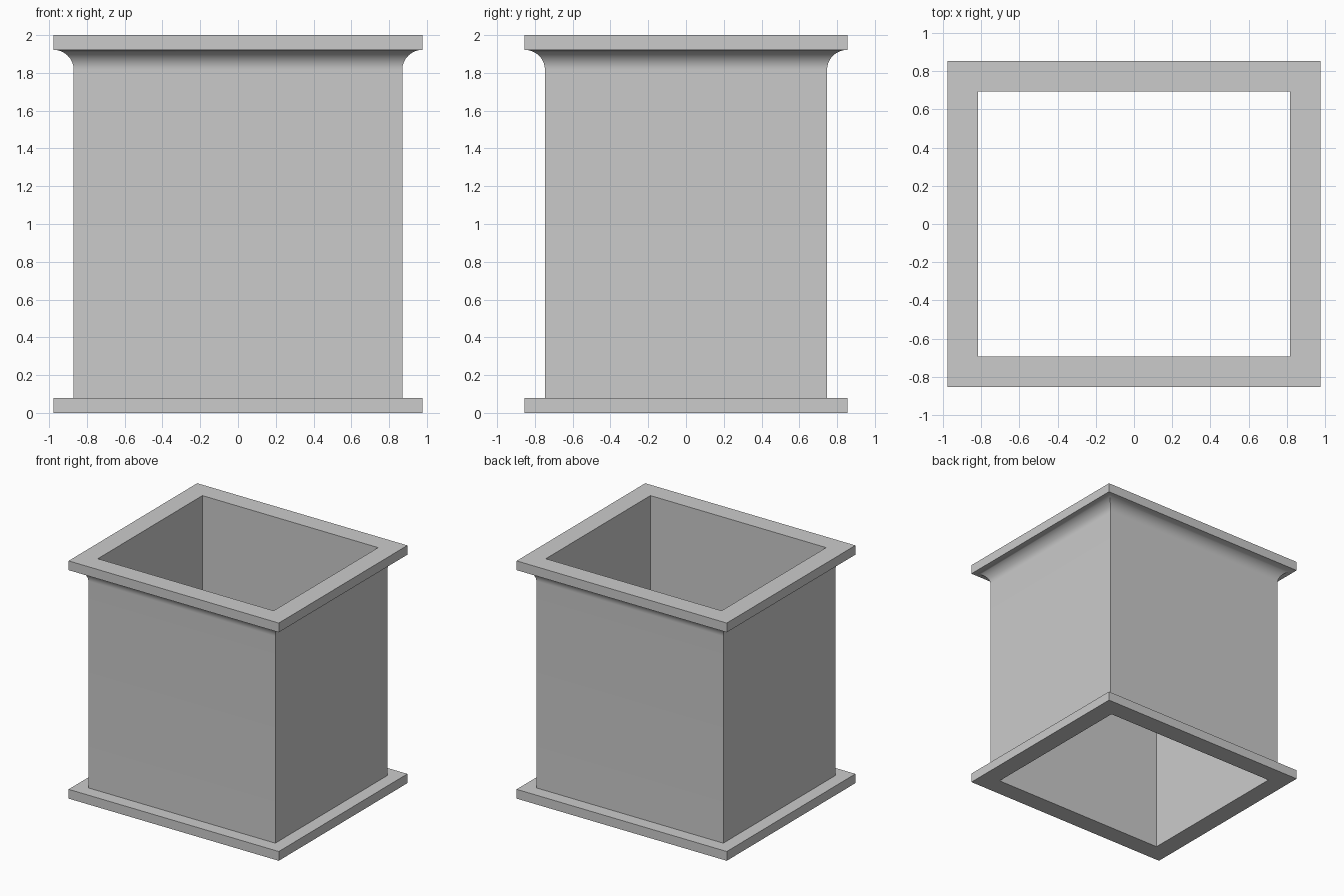
import bpy
import bmesh
import math

cube = bpy.data.objects.get("Cube")
if cube:
    bpy.data.objects.remove(cube, do_unlink=True)

# Half sizes of the inner opening, and offsets outward from it
INNER_X, INNER_Y = 0.818, 0.695
WALL, FLANGE = 0.052, 0.16
SLAB, HEIGHT = 0.078, 2.0
COVE_DROP = 0.105
COVE_STEPS = 16

grey = bpy.data.materials.new("plain grey")
grey.use_nodes = True
colour = (0.6, 0.6, 0.6, 1)
grey.diffuse_color = colour
grey.node_tree.nodes["Principled BSDF"].inputs["Base Color"].default_value = colour


def sweep_frame(name, profile):
    """Sweep a closed (offset, height) profile round the opening with mitred corners."""
    bm = bmesh.new()
    rings = [[bm.verts.new((sx * (INNER_X + d), sy * (INNER_Y + d), z))
              for sx, sy in ((-1, -1), (1, -1), (1, 1), (-1, 1))]
             for d, z in profile]
    for i, ring in enumerate(rings):
        above = rings[(i + 1) % len(rings)]
        for k in range(4):
            n = (k + 1) % 4
            bm.faces.new((ring[k], ring[n], above[n], above[k]))
    bmesh.ops.recalc_face_normals(bm, faces=bm.faces)
    mesh = bpy.data.meshes.new(name)
    bm.to_mesh(mesh)
    bm.free()
    mesh.materials.append(grey)
    obj = bpy.data.objects.new(name, mesh)
    bpy.context.collection.objects.link(obj)
    return obj


# Bottom flange, straight wall, concave cove, top flange
under = HEIGHT - SLAB
cove = []
for i in range(COVE_STEPS + 1):
    a = math.pi / 2 * i / COVE_STEPS
    cove.append((FLANGE - (FLANGE - WALL) * math.cos(a),
                 under - COVE_DROP * (1 - math.sin(a))))
profile = [(0, 0), (FLANGE, 0), (FLANGE, SLAB), (WALL, SLAB)]
profile += cove
profile += [(FLANGE, HEIGHT), (0, HEIGHT)]

duct = sweep_frame("flanged_square_duct", profile)

# Smooth cove, crisp edges elsewhere
bpy.ops.object.select_all(action="DESELECT")
duct.select_set(True)
bpy.context.view_layer.objects.active = duct
bpy.ops.object.shade_smooth_by_angle(angle=math.radians(30))
